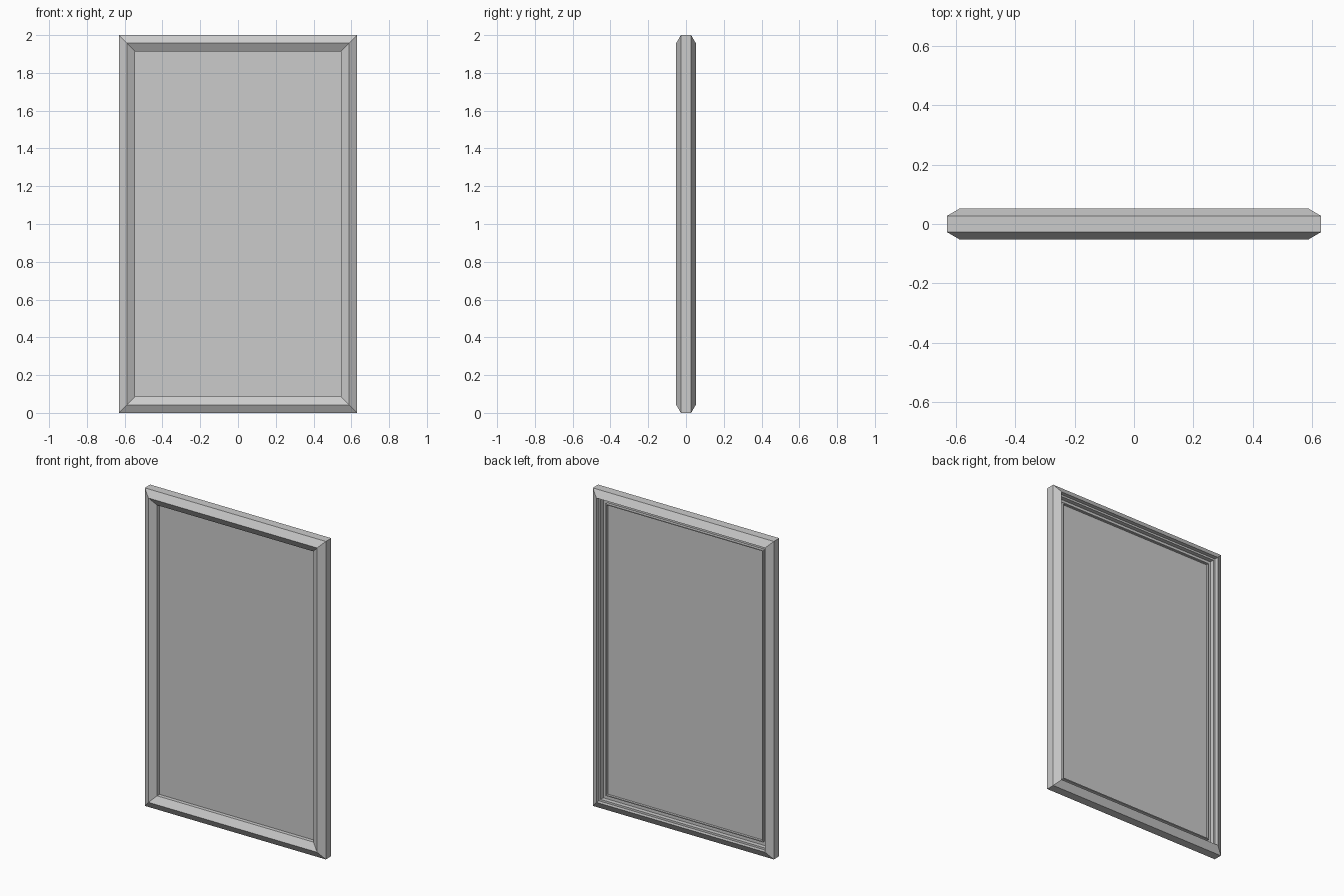
import bpy, bmesh

cube = bpy.data.objects.get("Cube")
if cube:
    bpy.data.objects.remove(cube)

HALF_W, HALF_H = 0.63, 1.0

grey = bpy.data.materials.new("light_grey")
grey.use_nodes = True
colour = (0.6, 0.6, 0.6, 1)
grey.diffuse_color = colour
grey.node_tree.nodes["Principled BSDF"].inputs["Base Color"].default_value = colour


def finish(name, bm):
    bmesh.ops.recalc_face_normals(bm, faces=bm.faces)
    mesh = bpy.data.meshes.new(name)
    bm.to_mesh(mesh)
    bm.free()
    mesh.materials.append(grey)
    obj = bpy.data.objects.new(name, mesh)
    bpy.context.collection.objects.link(obj)


def mitred_frame(name, profile):
    """Sweep a closed (inset, depth) profile around the rectangle."""
    bm = bmesh.new()
    rings = []
    for inset, y in profile:
        w, h = HALF_W - inset, HALF_H - inset
        rings.append([bm.verts.new((sx * w, y, 1 + sz * h))
                      for sx, sz in ((-1, -1), (1, -1), (1, 1), (-1, 1))])
    for a, b in zip(rings, rings[1:] + rings[:1]):
        for i in range(4):
            j = (i + 1) % 4
            bm.faces.new((a[i], a[j], b[j], b[i]))
    finish(name, bm)


# Bevelled moulding with a stepped rebate at the back
mitred_frame("frame", [
    (0, -0.027), (0.043, -0.052), (0.086, -0.027), (0.086, 0.0),
    (0.055, 0.0), (0.055, 0.027), (0.043, 0.027), (0.043, 0.052), (0, 0.027)])

# Thin lip standing behind the panel edge
mitred_frame("back_lip", [
    (0.082, -0.002), (0.082, 0.018), (0.088, 0.018), (0.088, -0.002)])

# Flat centre panel
bm = bmesh.new()
bmesh.ops.create_cube(bm, size=1)
for v in bm.verts:
    v.co.x *= 2 * (HALF_W - 0.084)
    v.co.y = v.co.y * 0.006
    v.co.z = 1 + v.co.z * 2 * (HALF_H - 0.084)
finish("panel", bm)
